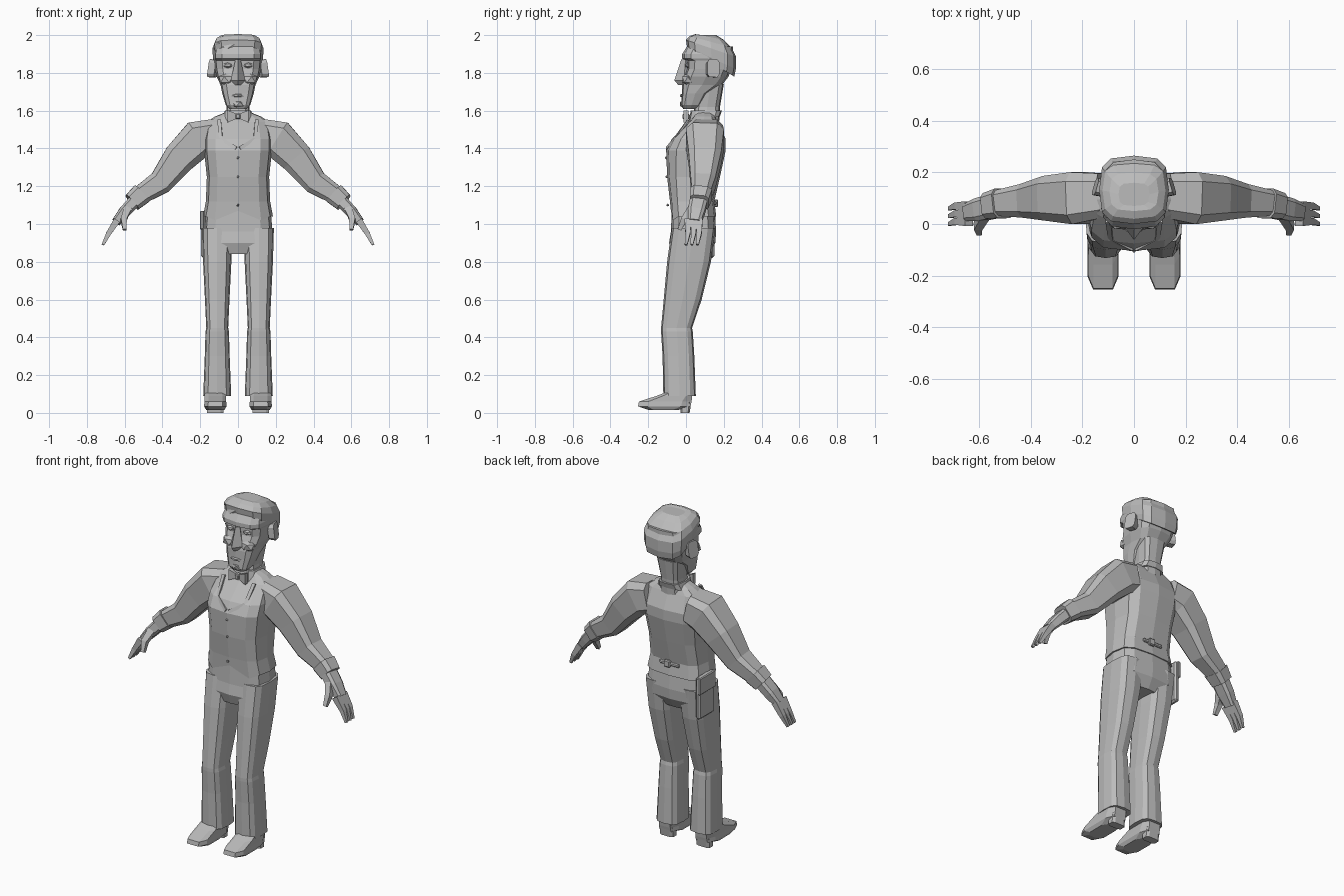
import bpy, bmesh
from math import cos, sin, pi, copysign
from mathutils import Vector, Matrix

cube = bpy.data.objects.get("Cube")
if cube:
    bpy.data.objects.remove(cube)

grey = bpy.data.materials.new("plain grey")
grey.use_nodes = True
grey.diffuse_color = (.5, .5, .5, 1)
grey.node_tree.nodes["Principled BSDF"].inputs["Base Color"].default_value = grey.diffuse_color


# Cross-section outlines: rounded squares with a chosen number of sides
def outline(sides, power, turn=0):
    points = []
    for step in range(sides):
        angle = (step + turn) * 2 * pi / sides
        points.append([copysign(abs(value) ** power, value) for value in (cos(angle), sin(angle))])
    return points


ROUND = outline(12, .6)
OCTAGON = outline(8, .5, turn=.5)
SQUARE = outline(4, 0, turn=.5)
DIAMOND = outline(4, 1)


def finish(name, bm, mirror):
    bmesh.ops.recalc_face_normals(bm, faces=bm.faces)
    mesh = bpy.data.meshes.new(name)
    bm.to_mesh(mesh)
    bm.free()
    mesh.materials.append(grey)
    part = bpy.data.objects.new(name, mesh)
    bpy.context.collection.objects.link(part)
    if mirror:
        part.modifiers.new("mirror", "MIRROR").use_mirror_merge = False
    return part


def loft(name, rings, mirror):
    bm = bmesh.new()
    loops = [[bm.verts.new(point) for point in ring] for ring in rings]
    for lower, upper in zip(loops, loops[1:]):
        for i in range(len(lower)):
            bm.faces.new((lower[i - 1], lower[i], upper[i], upper[i - 1]))
    bm.faces.new(loops[0])
    bm.faces.new(loops[-1])
    return finish(name, bm, mirror)


# Level sections: height, half width, front, back; the tilt fades towards the top
def stack(name, rows, shape=ROUND, centre=0, tilt=0, mirror=False):
    rings = []
    for i, (height, half, front, back) in enumerate(rows):
        slope = tilt * (1 - i / (len(rows) - 1))
        middle, depth = (front + back) / 2, (back - front) / 2
        rings.append([Vector((centre + u * half, middle + v * depth, height + slope * v))
                      for u, v in shape])
    return loft(name, rings, mirror)


# Mirrored limb along a path of x, y, z and radius
def tube(name, path, shape=OCTAGON, depth=1):
    centres = [Vector(row[:3]) for row in path]
    rings = []
    for i, centre in enumerate(centres):
        ahead = centres[min(i + 1, len(centres) - 1)]
        along = (ahead - centres[max(i - 1, 0)]).normalized()
        across = Vector((0, 1, 0))
        across = (across - along * across.dot(along)).normalized()
        side = along.cross(across)
        radius = path[i][-1]
        rings.append([centre + radius * (u * side + v * depth * across) for u, v in shape])
    return loft(name, rings, True)


def scaled(centre, size):
    return Matrix.Translation(centre) @ Matrix.Diagonal((*size, 1))


def lump(name, centre, size, mirror=False):
    bm = bmesh.new()
    bmesh.ops.create_icosphere(bm, subdivisions=1, radius=.5, matrix=scaled(centre, size))
    return finish(name, bm, mirror)


def block(name, centre, size, bevel=.005):
    bm = bmesh.new()
    bmesh.ops.create_cube(bm, size=1, matrix=scaled(centre, size))
    bmesh.ops.bevel(bm, geom=bm.edges[:], offset=bevel, segments=1, affect="EDGES")
    return finish(name, bm, False)


# Waistcoat, with the hem dipping into two points at the front
waistcoat = stack("waistcoat", [
    (1.04, .185, -.08, .16), (1.12, .17, -.085, .15), (1.25, .165, -.1, .18),
    (1.39, .18, -.105, .21), (1.45, .18, -.075, .21), (1.54, .165, .015, .17),
    (1.57, .12, .04, .155), (1.59, .07, .05, .14)])
for vertex in waistcoat.data.vertices[:len(ROUND)]:
    if vertex.co.y < -.06:
        vertex.co.z += .03 if abs(vertex.co.x) < .01 else -.02
tube("lapel_edge", [(.1, .01, 1.55, .01), (.09, -.06, 1.45, .01), (.01, -.1, 1.4, .01)],
     SQUARE, depth=.5)
for height in (1.35, 1.25, 1.1):
    lump("waistcoat_button", (0, -.06 - height / 30, height), (.015, .015, .015))
block("back_strap", (0, .155, 1.11), (.13, .015, .02))
block("strap_buckle", (.01, .16, 1.11), (.04, .02, .04))

# Hips, flared trousers and shoes
stack("hips", [(.84, .12, -.07, .12), (.9, .18, -.09, .155), (.96, .183, -.08, .16),
               (1.08, .172, -.075, .15)])
stack("trouser_leg", [
    (.09, .074, -.12, .052), (.3, .066, -.124, .044), (.43, .062, -.132, .036),
    (.45, .058, -.132, .032), (.6, .065, -.118, .083), (.8, .075, -.1, .132),
    (.98, .08, -.075, .155)], centre=.11, mirror=True)
stack("shoe", [(.015, .05, -.2, -.04), (.035, .062, -.26, .03), (.06, .06, -.255, .035),
               (.09, .06, -.16, .037), (.12, .055, -.08, .037)],
      OCTAGON, centre=.12, mirror=True)
stack("shoe_heel", [(0, .045, -.03, .02), (.06, .045, -.035, .03)],
      OCTAGON, centre=.12, mirror=True)

# Hip pouch
block("hip_pouch", (-.18, .08, .945), (.03, .14, .25), bevel=.01)
block("pouch_flap", (-.19, .08, 1.02), (.02, .15, .1))

# Arms and hands
tube("sleeve", [
    (.12, .11, 1.47, .09), (.21, .1, 1.45, .105), (.31, .1, 1.35, .09),
    (.41, .09, 1.22, .068), (.53, .08, 1.145, .05)])
tube("cuff", [(.51, .08, 1.16, .06), (.56, .07, 1.115, .052)])
tube("palm", [(.54, .07, 1.13, .035), (.6, .055, 1.065, .033), (.645, .045, 1.01, .025)], depth=1.4)
for y in (.01, .04, .07):
    tube("finger", [(.64, y, 1.02, .018), (.685, y, .95, .013), (.715, y - .01, .89, .007)], SQUARE)
tube("thumb", [(.585, .03, 1.08, .02), (.605, -.01, 1.025, .016), (.6, -.035, .97, .01)], SQUARE)

# Neck, collar and bow tie
stack("neck", [(1.53, .07, .03, .175), (1.62, .06, .045, .18), (1.74, .075, .06, .2)])
stack("collar", [(1.55, .085, .01, .18), (1.6, .07, .025, .19)], tilt=.02)
tube("bow_wing", [(0, 0, 1.57, .01), (.055, 0, 1.57, .032)], SQUARE, depth=.4)
block("bow_knot", (0, 0, 1.57), (.025, .035, .03))

# Head with a long jaw, hollow eye line and heavy brow
stack("head", [
    (1.61, .045, -.015, .06), (1.63, .065, -.026, .085), (1.69, .083, -.022, .12),
    (1.735, .092, -.022, .19), (1.78, .113, -.012, .225), (1.82, .122, .005, .24),
    (1.865, .127, .005, .25), (1.875, .13, -.02, .25), (1.9, .13, -.02, .25),
    (1.94, .12, .005, .25)])
stack("nose", [(1.735, .02, -.04, .02), (1.76, .038, -.062, .04), (1.87, .014, -.025, .02)], DIAMOND)
lump("cheek", (.06, .01, 1.765), (.09, .07, .07), mirror=True)
lump("eye", (.055, .01, 1.84), (.055, .03, .03), mirror=True)
lump("lower_lip", (0, -.02, 1.68), (.08, .03, .02))
lump("chin", (0, -.005, 1.635), (.08, .06, .05))
tube("ear", [(.115, .135, 1.82, .045), (.15, .145, 1.825, .05)], depth=.7)

# Hair, cut higher at the front, with a swept fringe
stack("hair", [(1.855, .127, .01, .256), (1.88, .133, .005, .264), (1.93, .135, 0, .265),
               (1.965, .122, .02, .24), (1.99, .095, .05, .2), (2, .06, .07, .16)], tilt=-.075)
lump("fringe", (-.03, .06, 1.945), (.22, .13, .09))
